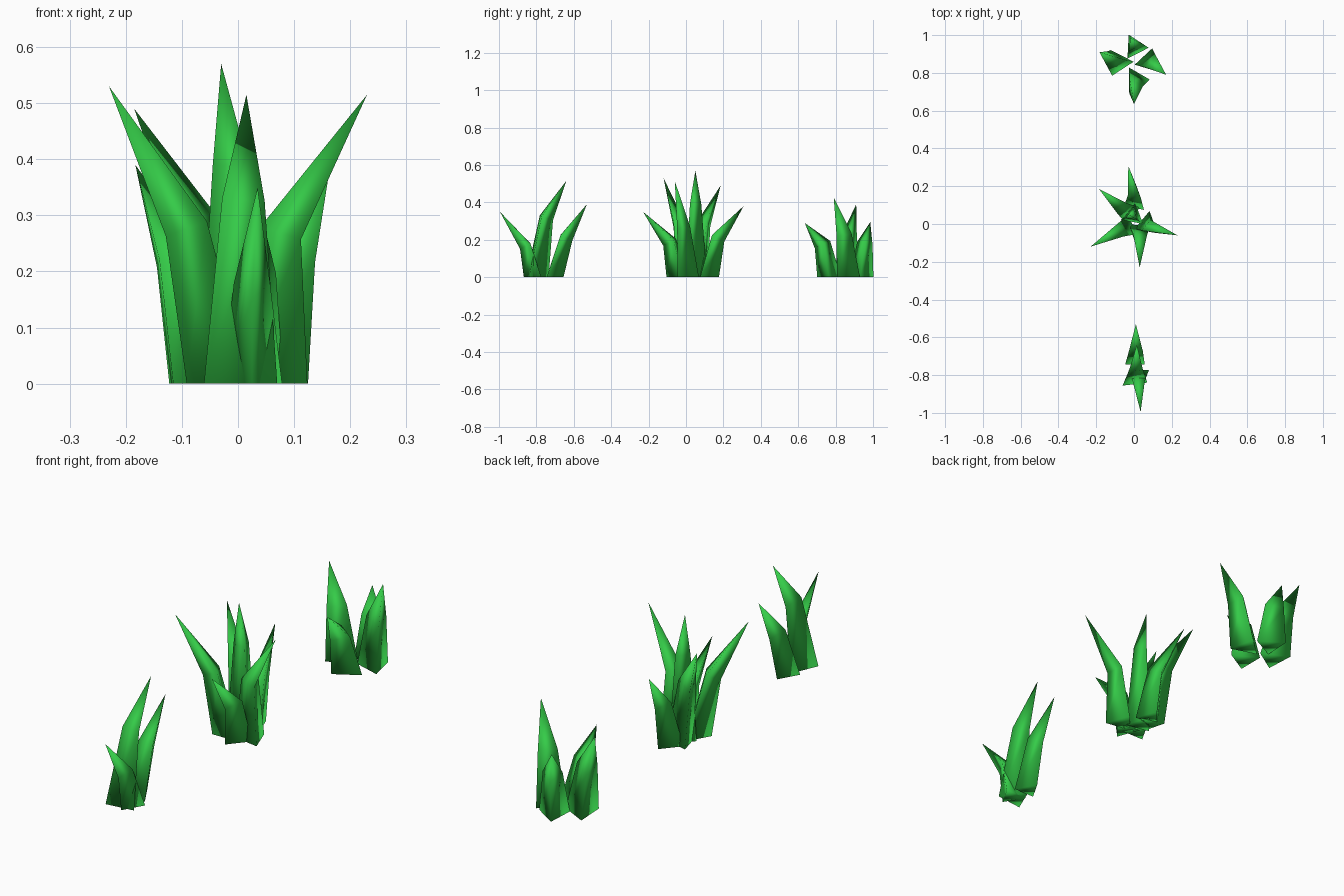
import bpy, bmesh
from mathutils import Vector
from math import radians, cos, sin

green = bpy.data.materials.new("grass_green")
green.diffuse_color = (0.035, 0.6, 0.065, 1)


def add_blade(bm, base, radius, angle, knee, shrink, tip):
    """Three-sided leaf: base triangle, tilted knee triangle, sharp tip."""
    tip, knee = Vector(tip), Vector(knee)
    foot = Vector((base[0], base[1], 0))
    axis = ((knee - foot).normalized() + (tip - knee).normalized()).normalized()
    low, mid = [], []
    for i in range(3):
        a = radians(angle + 120 * i)
        off = Vector((cos(a), sin(a), 0)) * radius
        low.append(bm.verts.new(foot + off))
        k = off * shrink
        k.z = -(k.x * axis.x + k.y * axis.y) / axis.z
        mid.append(bm.verts.new(knee + k))
    top = bm.verts.new(tip)
    bm.faces.new(low[::-1])
    for i in range(3):
        j = (i + 1) % 3
        bm.faces.new((low[i], low[j], mid[j], mid[i]))
        bm.faces.new((mid[i], mid[j], top))


def add_clump(name, blades):
    bm = bmesh.new()
    for b in blades:
        add_blade(bm, *b)
    for f in bm.faces:
        f.smooth = True
    bmesh.ops.recalc_face_normals(bm, faces=bm.faces[:])
    me = bpy.data.meshes.new(name)
    bm.to_mesh(me)
    bm.free()
    me.materials.append(green)
    ob = bpy.data.objects.new(name, me)
    bpy.context.collection.objects.link(ob)


# each blade: base centre, base radius, corner angle, knee centre, knee scale, tip
add_clump("front_grass_clump", [
    ((0.005, -0.715), 0.06, 90, (0.01, -0.65, 0.215), 0.7, (0.01, -0.53, 0.39)),
    ((0.0, -0.81), 0.076, 97, (0.007, -0.755, 0.32), 0.58, (0.015, -0.64, 0.515)),
    ((0.025, -0.805), 0.062, 270, (0.025, -0.85, 0.17), 0.6, (0.035, -0.995, 0.35)),
])
add_clump("middle_grass_clump", [
    ((0.02, -0.04), 0.065, 260, (0.028, -0.08, 0.19), 0.65, (0.03, -0.23, 0.35)),
    ((-0.035, -0.02), 0.065, 210, (-0.092, -0.045, 0.28), 0.65, (-0.23, -0.12, 0.53)),
    ((0.07, 0.0), 0.07, 80, (0.08, -0.02, 0.27), 0.6, (0.23, -0.06, 0.515)),
    ((-0.03, 0.07), 0.065, 135, (-0.08, 0.1, 0.29), 0.65, (-0.185, 0.185, 0.49)),
    ((-0.005, 0.045), 0.068, 200, (-0.01, 0.045, 0.39), 0.55, (-0.03, 0.05, 0.57)),
    ((0.005, 0.115), 0.062, 80, (0.005, 0.165, 0.21), 0.65, (-0.03, 0.308, 0.38)),
])
add_clump("back_grass_clump", [
    ((0.01, 0.765), 0.073, 0, (0.0, 0.73, 0.175), 0.65, (0.0, 0.635, 0.29)),
    ((0.075, 0.86), 0.073, 73, (0.105, 0.84, 0.23), 0.65, (0.17, 0.79, 0.425)),
    ((-0.08, 0.855), 0.078, 3, (-0.118, 0.873, 0.22), 0.62, (-0.183, 0.91, 0.39)),
    ((0.005, 0.937), 0.073, 117, (0.0, 0.955, 0.185), 0.65, (-0.02, 0.985, 0.295)),
])
